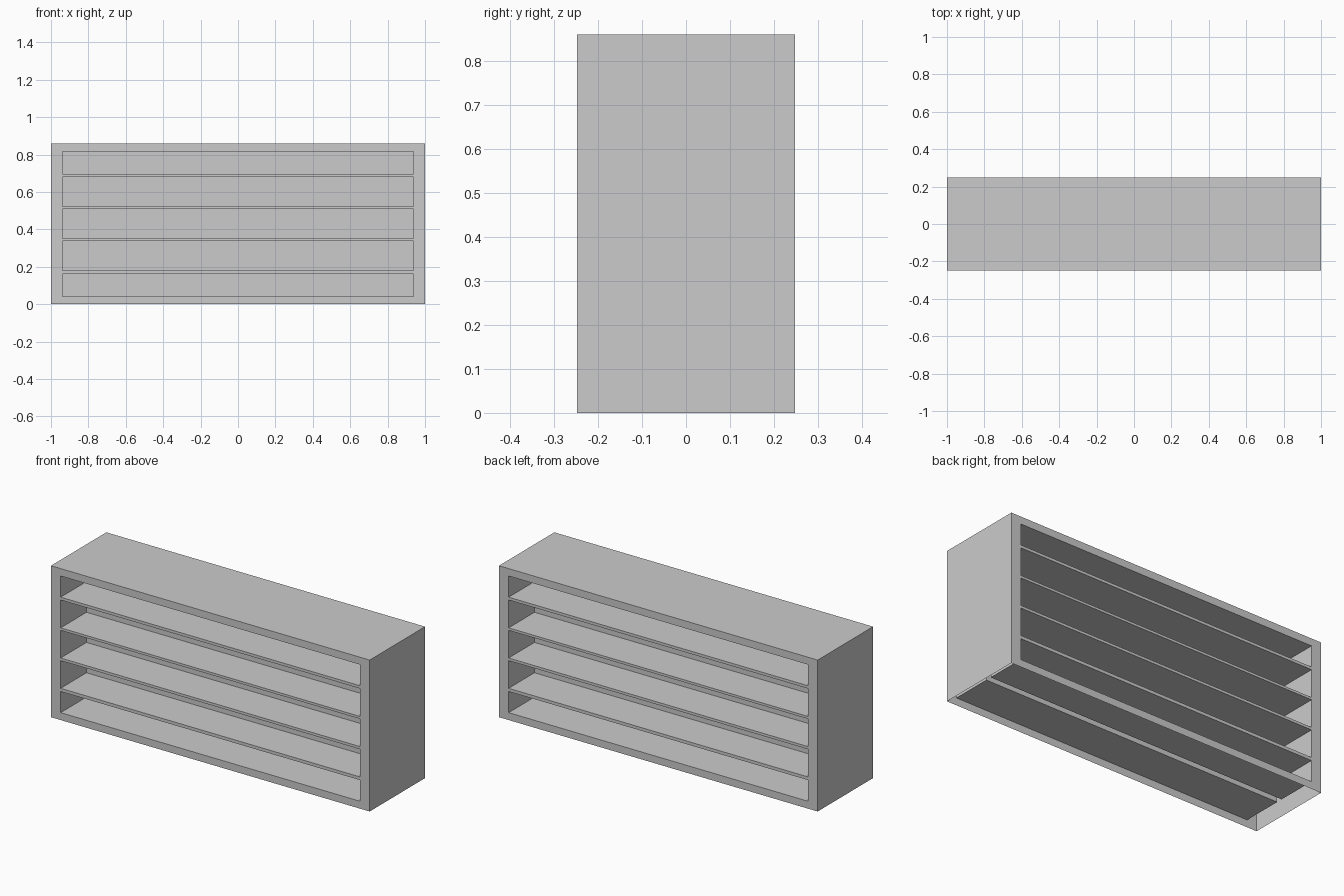
import bpy

if "Cube" in bpy.data.objects:
    bpy.data.objects.remove(bpy.data.objects["Cube"])

W, D, H = 1.0, 0.248, 0.859      # half width, half depth, height
IW, BACK = 0.939, -0.017         # opening half width, compartment back plane
OPENINGS = [(0.042, 0.162), (0.180, 0.337), (0.352, 0.509),
            (0.523, 0.681), (0.697, 0.817)]


def make_part(name, quads):
    """Front half from quads, mirrored to the back."""
    verts = [v for q in quads for v in q]
    faces = [tuple(range(i, i + 4)) for i in range(0, len(verts), 4)]
    mesh = bpy.data.meshes.new(name)
    mesh.from_pydata(verts, [], faces)
    obj = bpy.data.objects.new(name, mesh)
    bpy.context.collection.objects.link(obj)
    mirror = obj.modifiers.new("front_to_back", 'MIRROR')
    mirror.use_axis = (False, True, False)
    obj.modifiers.new("weld", 'WELD').merge_threshold = 0.0005
    return obj


def front_quad(x0, x1, z0, z1, y):
    return [(x0, y, z0), (x1, y, z0), (x1, y, z1), (x0, y, z1)]


def side_quad(x, y0, y1, z0, z1):
    return [(x, y0, z0), (x, y1, z0), (x, y1, z1), (x, y0, z1)]


def level_quad(x0, x1, y0, y1, z):
    return [(x0, y0, z), (x1, y0, z), (x1, y1, z), (x0, y1, z)]


# Hollow casing: front grid with openings, top and sides, open underneath
xs = [-W, -IW, IW, W]
zs = [0] + [z for pair in OPENINGS for z in pair] + [H]
casing = []
for j in range(len(zs) - 1):
    for i in range(3):
        if not (i == 1 and j % 2 == 1):
            casing.append(front_quad(xs[i], xs[i + 1], zs[j], zs[j + 1], -D))
    casing.append(side_quad(W, -D, 0, zs[j], zs[j + 1]))
    casing.append(side_quad(-W, -D, 0, zs[j], zs[j + 1])[::-1])
for i in range(3):
    casing.append(level_quad(xs[i], xs[i + 1], -D, 0, H))
make_part("casing", casing)

# Compartments: five-sided pockets open to the front and back
for n, (z0, z1) in enumerate(OPENINGS, 1):
    make_part(f"shelf_compartment_{n}", [
        front_quad(-IW, IW, z0, z1, BACK),
        level_quad(-IW, IW, -D, BACK, z0),
        level_quad(-IW, IW, -D, BACK, z1)[::-1],
        side_quad(-IW, -D, BACK, z0, z1),
        side_quad(IW, -D, BACK, z0, z1)[::-1],
    ])
